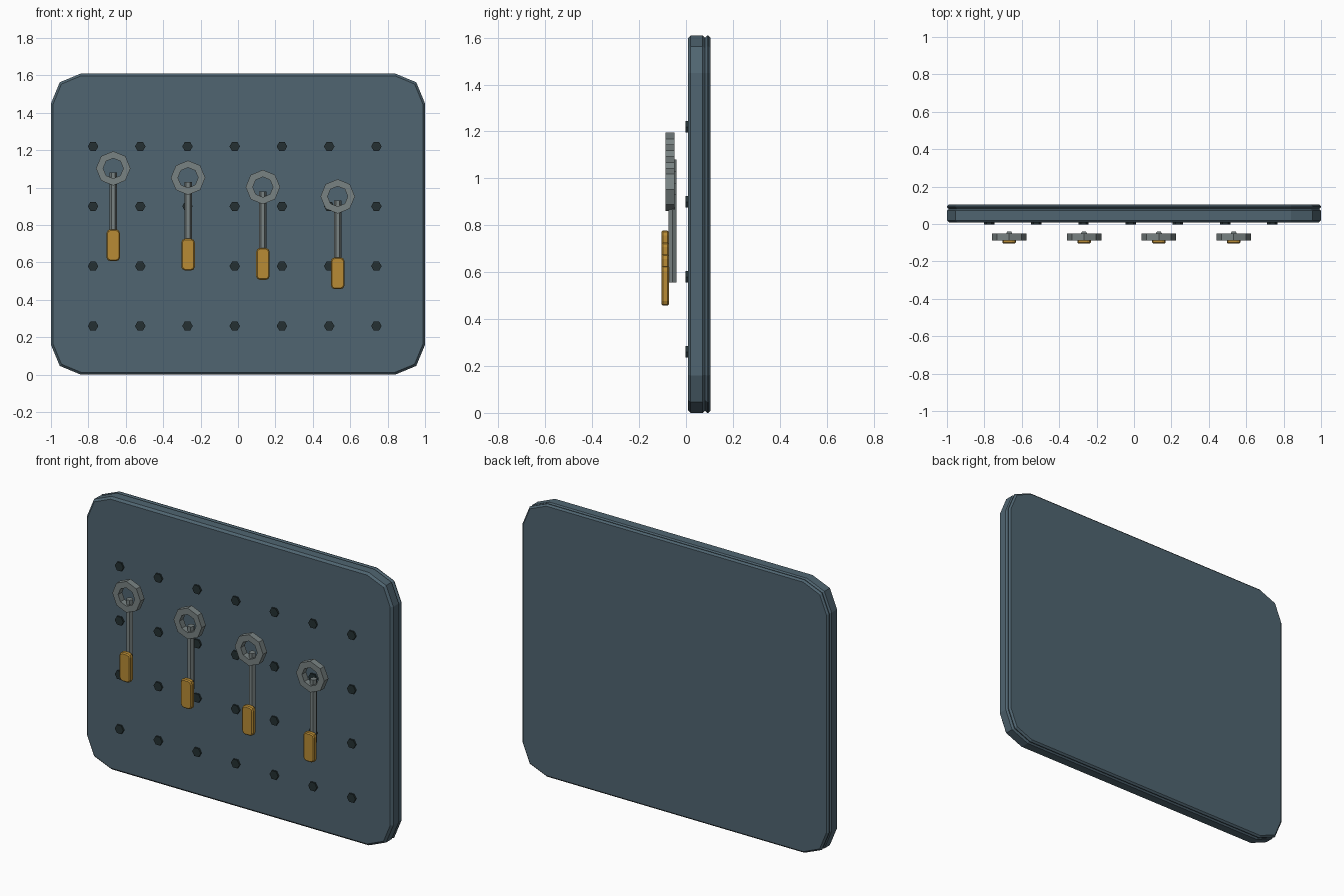
import bpy, bmesh
from math import sin, cos, pi
from mathutils import Matrix

cube = bpy.data.objects.get("Cube")
if cube:
    bpy.data.objects.remove(cube, do_unlink=True)


def material(name, r, g, b):
    m = bpy.data.materials.new(name)
    m.use_nodes = True
    m.diffuse_color = (r, g, b, 1)
    bsdf = m.node_tree.nodes["Principled BSDF"]
    bsdf.inputs["Base Color"].default_value = (r, g, b, 1)
    bsdf.inputs["Roughness"].default_value = 0.7
    return m


SLATE = material("slate blue", 0.08, 0.13, 0.165)
DARK = material("dark holes", 0.018, 0.03, 0.032)
STEEL = material("steel grey", 0.19, 0.225, 0.225)
AMBER = material("amber handle", 0.48, 0.26, 0.035)


def finish(bm, name, mat, chamfer=0):
    bmesh.ops.recalc_face_normals(bm, faces=bm.faces)
    mesh = bpy.data.meshes.new(name)
    bm.to_mesh(mesh)
    bm.free()
    mesh.materials.append(mat)
    ob = bpy.data.objects.new(name, mesh)
    bpy.context.collection.objects.link(ob)
    if chamfer:
        mod = ob.modifiers.new("chamfer", "BEVEL")
        mod.width = chamfer
        mod.segments = 1
        mod.limit_method = "ANGLE"
        mod.angle_limit = pi / 3
    return ob


def rounded_plate(name, mat, x, z, w, h, y0, y1, radius, chamfer):
    """Upright slab whose four corners are rounded in two facets."""
    bm = bmesh.new()
    outline = []
    for i, (sx, sz) in enumerate([(1, 1), (-1, 1), (-1, -1), (1, -1)]):
        for k in range(3):
            a = i * pi / 2 + k * pi / 4
            outline.append(bm.verts.new((
                x + sx * (w / 2 - radius) + radius * cos(a), y0,
                z + sz * (h / 2 - radius) + radius * sin(a))))
    face = bm.faces.new(outline)
    out = bmesh.ops.extrude_face_region(bm, geom=[face], use_keep_orig=True)
    verts = [v for v in out["geom"] if isinstance(v, bmesh.types.BMVert)]
    bmesh.ops.translate(bm, verts=verts, vec=(0, y1 - y0, 0))
    return finish(bm, name, mat, chamfer)


def hex_rod(bm, radius, length, matrix):
    bmesh.ops.create_cone(bm, cap_ends=True, segments=6, radius1=radius,
                          radius2=radius, depth=length, matrix=matrix)


def ring(name, mat, x, z, outer, inner, y0, y1, sides=8):
    """Faceted ring with a square section."""
    bm = bmesh.new()
    section = [(outer, y0), (outer, y1), (inner, y1), (inner, y0)]
    loops = [[bm.verts.new((x + r * cos(2 * pi * i / sides), y,
                            z + r * sin(2 * pi * i / sides)))
              for r, y in section] for i in range(sides)]
    for i in range(sides):
        a, b = loops[i], loops[(i + 1) % sides]
        for k in range(4):
            n = (k + 1) % 4
            bm.faces.new((a[k], a[n], b[n], b[k]))
    return finish(bm, name, mat)


# Board: thick front panel and thin backing
rounded_plate("front_panel", SLATE, 0, 0.805, 2, 1.61, 0.008, 0.083, 0.16, 0.012)
rounded_plate("back_panel", SLATE, 0, 0.805, 2, 1.61, 0.081, 0.105, 0.16, 0.01)

# Grid of peg holes
bm = bmesh.new()
for col in range(7):
    for row in range(4):
        place = Matrix.Translation((-0.775 + 0.2525 * col, 0.006, 0.26 + 0.32 * row))
        # turn the hexagon so its points lie left and right
        turn = Matrix.Rotation(pi / 2, 4, "X") @ Matrix.Rotation(pi / 2, 4, "Z")
        hex_rod(bm, 0.028, 0.016, place @ turn)
finish(bm, "peg_holes", DARK)

# Four hanging tools, each a little lower than the last
for i in range(4):
    x, z = -0.667 + 0.4 * i, 1.103 - 0.05 * i
    ring(f"tool_ring_{i + 1}", STEEL, x, z, 0.092, 0.054, -0.088, -0.05)
    bm = bmesh.new()
    hex_rod(bm, 0.02, 0.375, Matrix.Translation((x, -0.057, z - 0.21))
            @ Matrix.Rotation(pi / 2, 4, "Z"))
    finish(bm, f"tool_shaft_{i + 1}", STEEL)
    rounded_plate(f"tool_handle_{i + 1}", AMBER, x, z - 0.411, 0.072, 0.17,
                  -0.105, -0.073, 0.02, 0.006)
